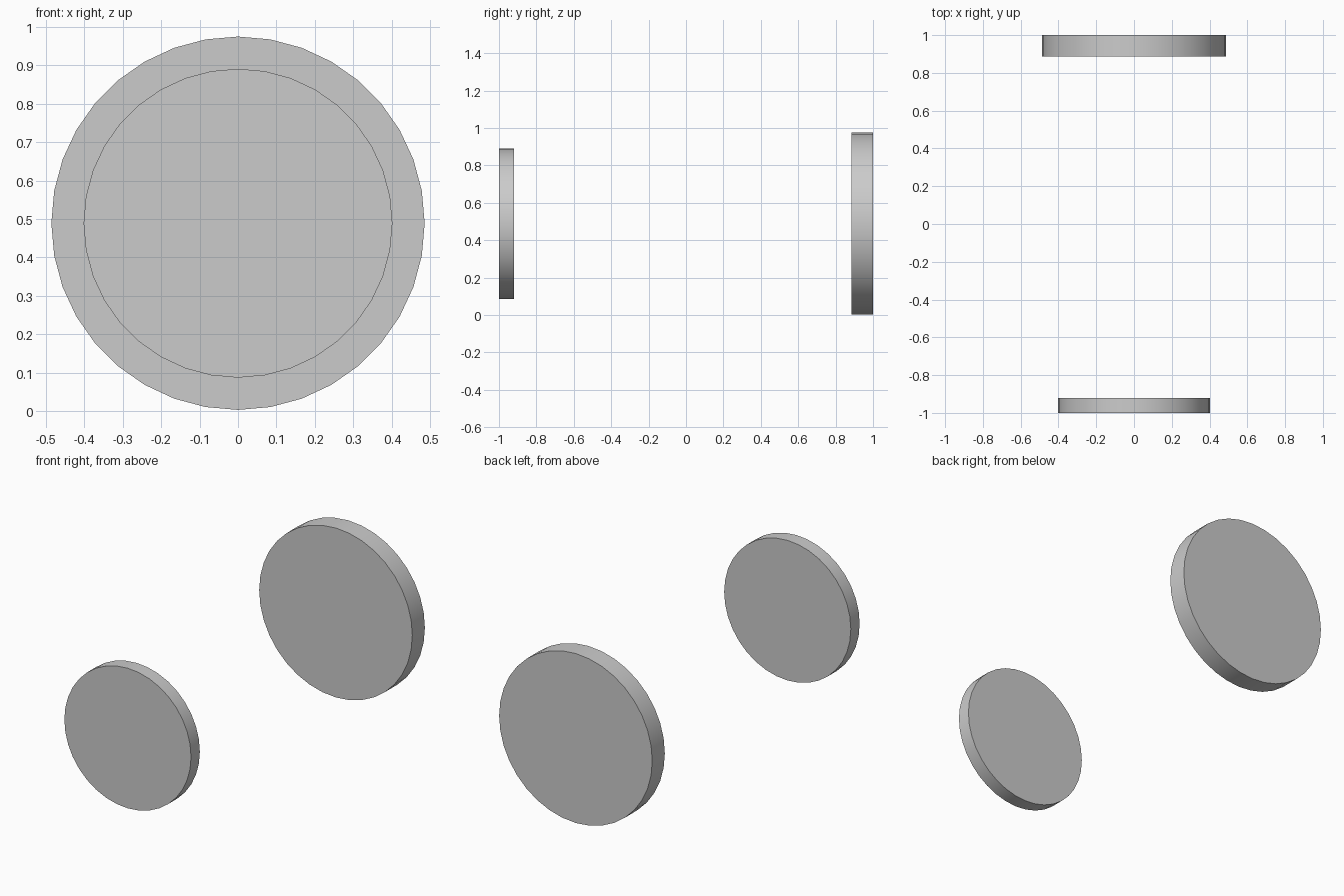
import bpy
import math

if "Cube" in bpy.data.objects:
    bpy.data.objects.remove(bpy.data.objects["Cube"])

CENTRE_Z = 0.489


def disc(name, radius, y_front, y_back):
    # 36-sided disc with its axis along y and a vertex at the top
    bpy.ops.mesh.primitive_cylinder_add(
        vertices=36, radius=radius, depth=y_back - y_front,
        location=(0, (y_front + y_back) / 2, CENTRE_Z),
        rotation=(math.pi / 2, 0, 0))
    obj = bpy.context.object
    obj.name = name
    bpy.ops.object.shade_smooth_by_angle(angle=math.radians(30))
    return obj


# small thin disc at the front, larger thicker disc at the back
disc("front_disc", 0.402, -1.0, -0.92)
disc("rear_disc", 0.486, 0.886, 1.0)
